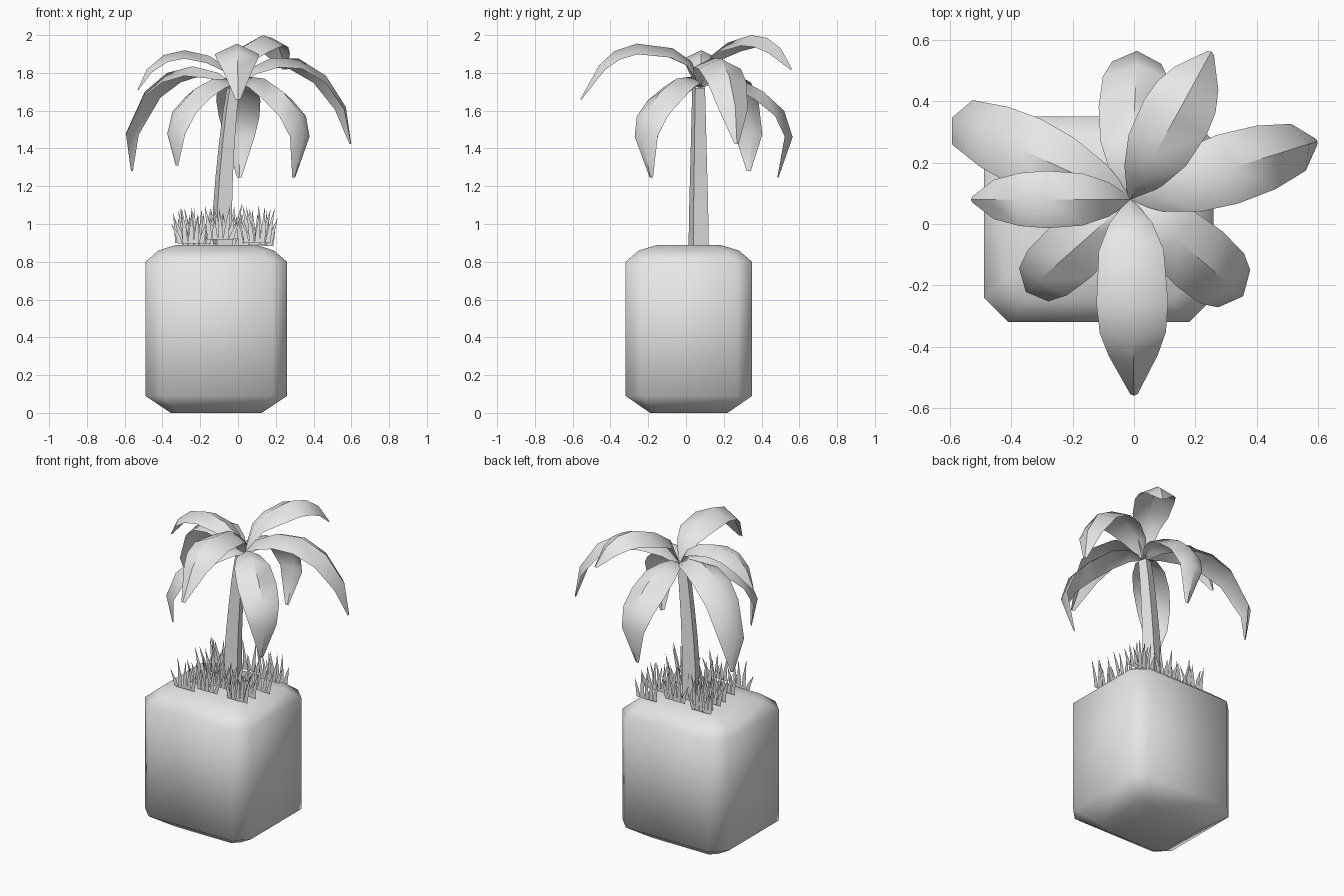
import bpy
import bmesh
import math
import random
from mathutils import Vector

random.seed(4)

default_cube = bpy.data.objects.get("Cube")
if default_cube:
    bpy.data.objects.remove(default_cube, do_unlink=True)

grey = bpy.data.materials.new("plain grey")
grey.use_nodes = True
grey.diffuse_color = (0.8, 0.8, 0.8, 1)
for node in grey.node_tree.nodes:
    if node.type == 'BSDF_PRINCIPLED':
        node.inputs["Base Color"].default_value = grey.diffuse_color


def make_object(name, bm, smooth_angle=None, closed=False):
    """Turn a bmesh into a named object with the shared material."""
    if closed:
        bmesh.ops.recalc_face_normals(bm, faces=bm.faces[:])
    mesh = bpy.data.meshes.new(name)
    bm.to_mesh(mesh)
    bm.free()
    mesh.materials.append(grey)
    obj = bpy.data.objects.new(name, mesh)
    bpy.context.collection.objects.link(obj)
    if smooth_angle:
        bpy.ops.object.select_all(action='DESELECT')
        obj.select_set(True)
        bpy.context.view_layer.objects.active = obj
        bpy.ops.object.shade_smooth_by_angle(angle=math.radians(smooth_angle))
    return obj


def loft(bm, rings, closed=True):
    """Skin a list of point rings; closed rings also get end caps."""
    rows = [[bm.verts.new(p) for p in ring] for ring in rings]
    for low, high in zip(rows, rows[1:]):
        count = len(low)
        for i in range(count if closed else count - 1):
            j = (i + 1) % count
            bm.faces.new((low[i], low[j], high[j], high[i]))
    if closed:
        bm.faces.new(rows[0][::-1])
        bm.faces.new(rows[-1])


def chamfered_ring(centre, hx, hy, cut, z):
    """Rectangle with cut corners, counter-clockwise."""
    corners = [(hx, cut - hy), (hx, hy - cut), (hx - cut, hy), (cut - hx, hy),
               (-hx, hy - cut), (-hx, cut - hy), (cut - hx, -hy), (hx - cut, -hy)]
    return [Vector((centre[0] + x, centre[1] + y, z)) for x, y in corners]


# Planter: a softly rounded block
PLANTER_CENTRE = (-0.115, 0.015)
planter_levels = [(0.24, 0.205, 0.04, 0), (0.375, 0.335, 0.08, 0.09),
                  (0.375, 0.335, 0.08, 0.80), (0.305, 0.265, 0.07, 0.86),
                  (0.21, 0.165, 0.05, 0.89)]
bm = bmesh.new()
loft(bm, [chamfered_ring(PLANTER_CENTRE, *level) for level in planter_levels])
make_object("planter", bm, 60, closed=True)

# Trunk: a four-sided, tapering stem that bends towards the crown
trunk_path = [(-0.083, 0.87, 0.061), (-0.082, 1.08, 0.057), (-0.073, 1.25, 0.052),
              (-0.06, 1.42, 0.047), (-0.042, 1.6, 0.042), (-0.025, 1.72, 0.038)]
rings = []
for x, z, radius in trunk_path:
    turns = [math.radians(62 + 90 * k) for k in range(4)]
    rings.append([Vector((x + radius * math.cos(a), 0.067 + radius * math.sin(a), z))
                  for a in turns])
bm = bmesh.new()
loft(bm, rings)
make_object("trunk", bm, 30, closed=True)

# Leaves: arched strips with a raised midrib, spreading from the crown
CROWN = Vector((-0.012, 0.08, 1.73))
LEAF_WIDTHS = (0.015, 0.07, 0.106, 0.117, 0.108, 0.08, 0.012)


def leaf(name, toward, arch, width=1.0):
    """arch lists (distance from crown, height) along the midrib."""
    out = Vector((toward[0] - CROWN.x, toward[1] - CROWN.y, 0)).normalized()
    side = Vector((-out.y, out.x, 0))
    points = [(0, CROWN.z)] + arch
    spine = [Vector((CROWN.x, CROWN.y, z)) + out * r for r, z in points]
    rows = []
    for i, p in enumerate(spine):
        along = (spine[min(i + 1, len(spine) - 1)] - spine[max(i - 1, 0)]).normalized()
        normal = along.cross(side)
        half = LEAF_WIDTHS[i] * width
        drop = normal * half * 0.48
        rows.append([p + side * half - drop, p, p - side * half - drop])
    bm = bmesh.new()
    loft(bm, rows, closed=False)
    bmesh.ops.reverse_faces(bm, faces=bm.faces[:])
    if sum(f.normal.z for f in bm.faces) == 0:
        bm.normal_update()
    if sum(f.normal.z * f.calc_area() for f in bm.faces) < 0:
        bmesh.ops.reverse_faces(bm, faces=bm.faces[:])
    make_object(name, bm, 50)


drooping = [(0.08, 1.78), (0.2, 1.77), (0.33, 1.70), (0.44, 1.6), (0.485, 1.46), (0.41, 1.245)]
leaf("back_leaf", (0.01, 0.56), drooping)
leaf("front_left_leaf", (0.355, -0.235), drooping)
leaf("front_right_leaf", (-0.34, -0.21),
     [(0.06, 1.77), (0.17, 1.765), (0.29, 1.715), (0.4, 1.62), (0.455, 1.48), (0.42, 1.31)], 0.9)
leaf("front_leaf", (0, -0.56),
     [(0.05, 1.86), (0.15, 1.93), (0.34, 1.955), (0.46, 1.915), (0.54, 1.84), (0.64, 1.66)])
leaf("back_top_leaf", (0.24, 0.54),
     [(0.06, 1.89), (0.16, 1.96), (0.3, 2.0), (0.4, 1.985), (0.48, 1.93), (0.55, 1.82)])
leaf("left_leaf", (0.6, 0.27),
     [(0.07, 1.82), (0.2, 1.88), (0.35, 1.875), (0.5, 1.785), (0.61, 1.62), (0.64, 1.425)])
leaf("back_right_leaf", (-0.6, 0.35),
     [(0.1, 1.80), (0.25, 1.835), (0.4, 1.80), (0.53, 1.70), (0.64, 1.48), (0.61, 1.28)])
leaf("right_leaf", (-0.53, 0.08),
     [(0.05, 1.83), (0.14, 1.89), (0.27, 1.92), (0.38, 1.895), (0.47, 1.82), (0.52, 1.71)], 0.8)


# Grass: flat tufts of fanned blades, all facing the front
def grass_tuft(bm, x, y, z):
    blades = 5
    spread = 0.14
    pitch = spread / blades
    for k in range(blades):
        base = x - spread / 2 + pitch * (k + 0.5)
        lean = (k - (blades - 1) / 2) * 0.018 + random.uniform(-0.015, 0.015)
        tall = random.uniform(0.1, 0.2)
        half = pitch / 2
        outline = [(-half, 0), (half, 0), (half * 0.9 + lean * 0.3, tall * 0.4),
                   (lean, tall), (-half * 0.7 + lean * 0.3, tall * 0.4)]
        bm.faces.new([bm.verts.new((base + dx, y, z + dz)) for dx, dz in outline])


bm = bmesh.new()
for row in range(6):
    for column in range(3):
        tuft_x = -0.235 + 0.165 * column + random.uniform(-0.03, 0.03)
        tuft_y = -0.16 + 0.075 * row + random.uniform(-0.03, 0.03)
        grass_tuft(bm, tuft_x, tuft_y, 0.88 + random.uniform(0, 0.04))
make_object("grass", bm)
